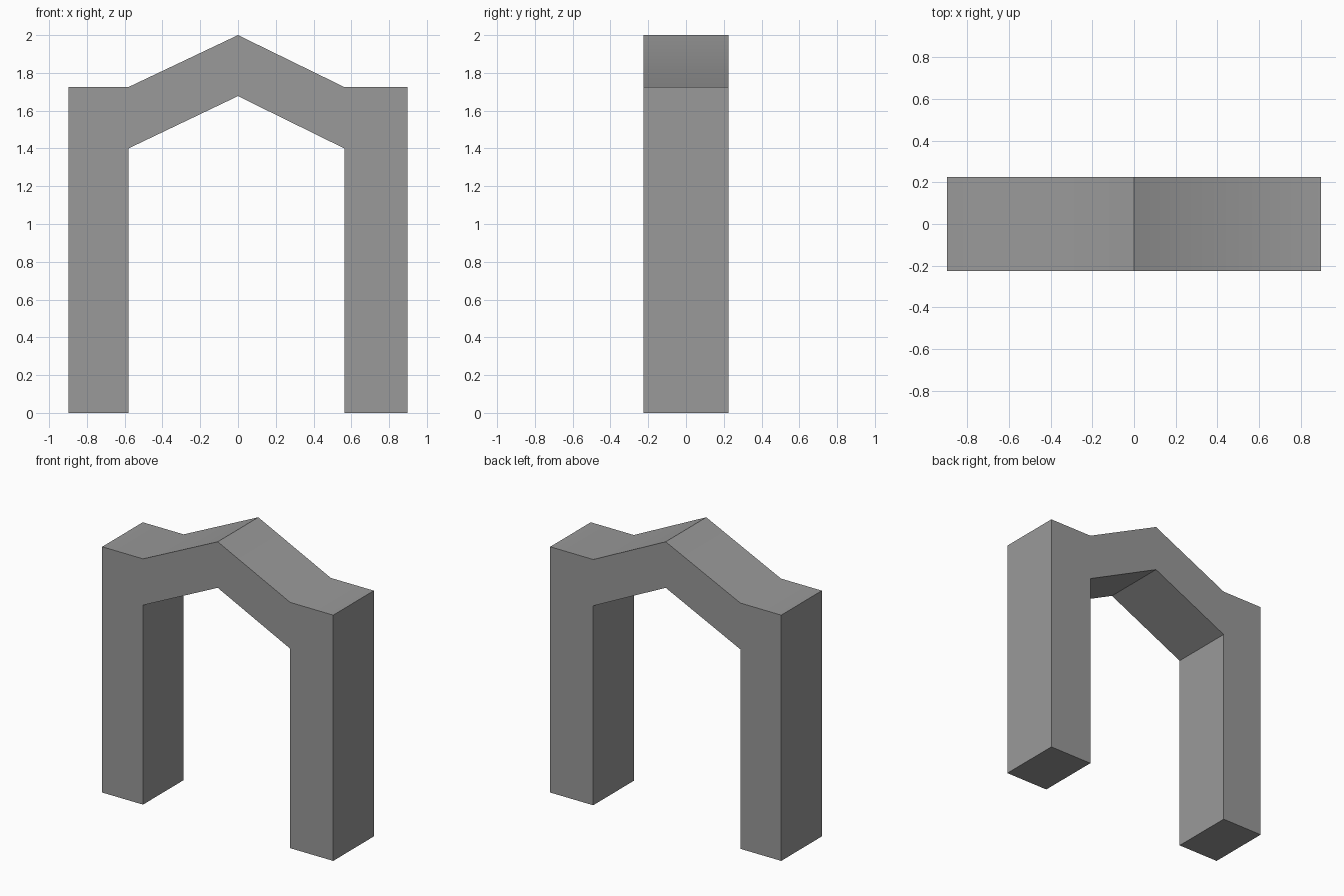
import bpy
import bmesh
import math

cube = bpy.data.objects.get("Cube")
if cube:
    bpy.data.objects.remove(cube, do_unlink=True)

# Single stone colour
stone = bpy.data.materials.new("stone_grey")
stone.use_nodes = True
colour = (0.32, 0.32, 0.32, 1.0)
stone.diffuse_color = colour
stone.node_tree.nodes["Principled BSDF"].inputs["Base Color"].default_value = colour

# Gabled arch outline in x and z: outer edge, then inner edge
HALF_WIDTH, HALF_DEPTH = 0.897, 0.225
INNER_RIGHT, INNER_LEFT = -0.58, 0.563
SHOULDER, SPRING, PEAK, INNER_PEAK = 1.725, 1.40, 2.0, 1.677
outline = [
    (-HALF_WIDTH, 0), (INNER_RIGHT, 0), (INNER_RIGHT, SPRING), (0, INNER_PEAK),
    (INNER_LEFT, SPRING), (INNER_LEFT, 0), (HALF_WIDTH, 0),
    (HALF_WIDTH, SHOULDER), (INNER_LEFT, SHOULDER), (0, PEAK),
    (INNER_RIGHT, SHOULDER), (-HALF_WIDTH, SHOULDER),
]

# Extrude the outline through the depth of the arch
bm = bmesh.new()
front = bm.faces.new([bm.verts.new((x, -HALF_DEPTH, z)) for x, z in outline])
extruded = bmesh.ops.extrude_face_region(bm, geom=[front], use_keep_orig=True)
back_verts = [g for g in extruded["geom"] if isinstance(g, bmesh.types.BMVert)]
bmesh.ops.translate(bm, verts=back_verts, vec=(0, 2 * HALF_DEPTH, 0))
bmesh.ops.recalc_face_normals(bm, faces=bm.faces)

mesh = bpy.data.meshes.new("gabled_arch")
bm.to_mesh(mesh)
bm.free()
mesh.materials.append(stone)
arch = bpy.data.objects.new("gabled_arch", mesh)
bpy.context.collection.objects.link(arch)

# Soft shoulders, sharp corners
bpy.ops.object.select_all(action="DESELECT")
arch.select_set(True)
bpy.context.view_layer.objects.active = arch
bpy.ops.object.shade_smooth_by_angle(angle=math.radians(30))
